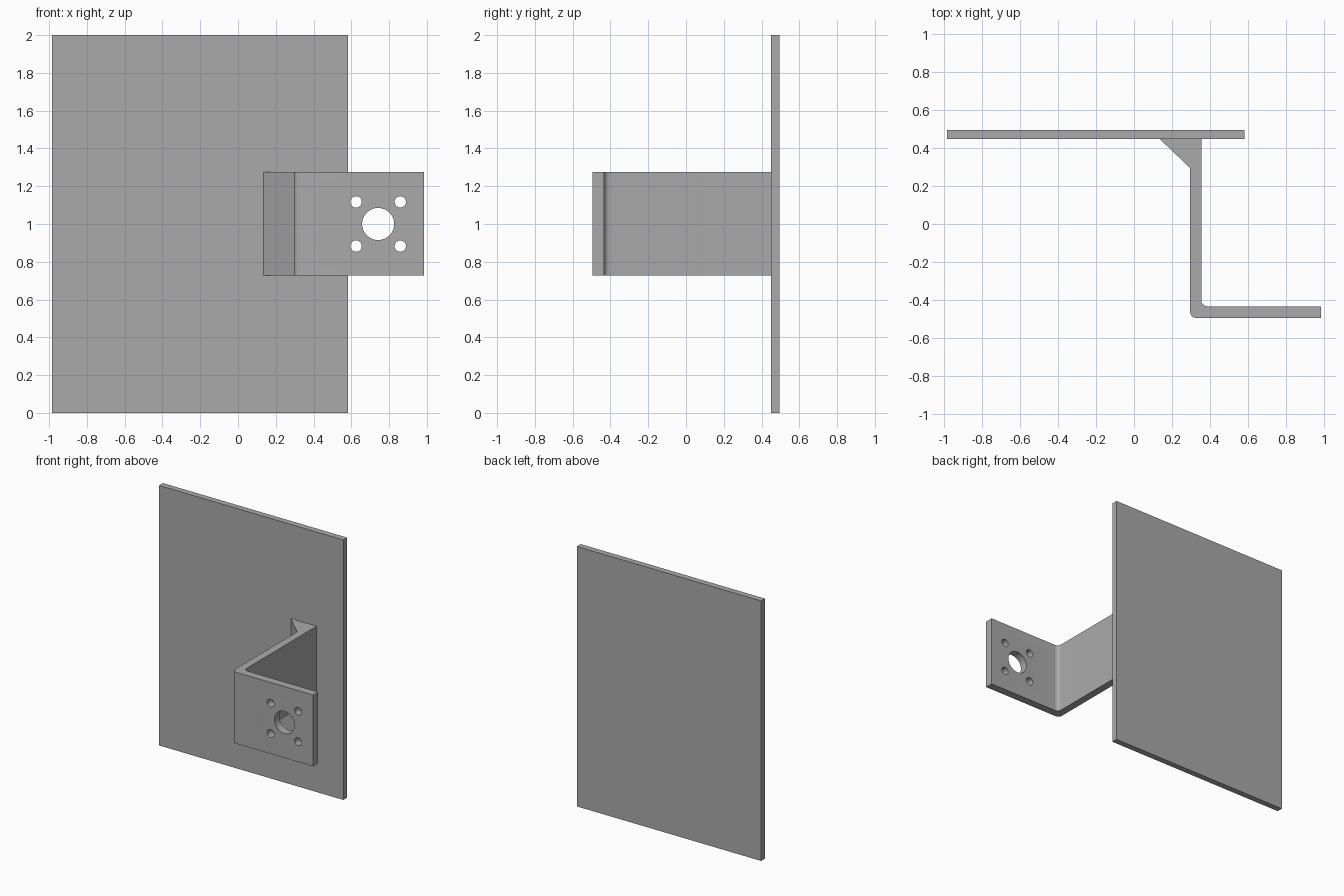
import bpy
import bmesh
from math import pi, cos, sin

cube = bpy.data.objects.get("Cube")
if cube:
    bpy.data.objects.remove(cube, do_unlink=True)

# Single bare metal colour
metal = bpy.data.materials.new("plain grey metal")
metal.use_nodes = True
grey = (0.4, 0.4, 0.4, 1)
metal.diffuse_color = grey
metal.node_tree.nodes["Principled BSDF"].inputs["Base Color"].default_value = grey


def prism(name, outline, z0, z1):
    """Extrude a plan outline from z0 up to z1."""
    bm = bmesh.new()
    base = bm.faces.new([bm.verts.new((x, y, z0)) for x, y in outline])
    top = bmesh.ops.extrude_face_region(bm, geom=[base])["geom"]
    bmesh.ops.translate(bm, vec=(0, 0, z1 - z0),
                        verts=[v for v in top if isinstance(v, bmesh.types.BMVert)])
    bmesh.ops.recalc_face_normals(bm, faces=bm.faces)
    mesh = bpy.data.meshes.new(name)
    bm.to_mesh(mesh)
    bm.free()
    obj = bpy.data.objects.new(name, mesh)
    mesh.materials.append(metal)
    bpy.context.collection.objects.link(obj)
    return obj


def arc(cx, cy, r, a0, a1, steps=8):
    return [(cx + r * cos(a0 + (a1 - a0) * i / steps),
             cy + r * sin(a0 + (a1 - a0) * i / steps)) for i in range(steps + 1)]


# Main plate
back, seat = 0.496, 0.449
left_end, right_end = -0.986, 0.582
prism("back_plate", [(left_end, seat), (right_end, seat),
                     (right_end, back), (left_end, back)], 0, 2)

# Bent bracket: web, rounded bend, front flange and corner gusset in one profile
web_l, web_r = 0.296, 0.355
front, inner = -0.496, -0.434
tip, r = 0.986, 0.032
low, high = 0.727, 1.276
outline = [(0.135, seat), (web_l, 0.295)]
outline += arc(web_l + r, front + r, r, pi, 1.5 * pi)
outline += [(tip, front), (tip, inner)]
outline += arc(web_r + r, inner + r, r, 1.5 * pi, pi)
outline += [(web_r, seat)]
bracket = prism("bracket", outline, low, high)

# Mounting holes: one large bore with four screw holes around it
hx, hz, pitch = 0.742, 1.0, 0.117
holes = [(hx, hz, 0.085)]
holes += [(hx + i * pitch, hz + k * pitch, 0.03) for i in (-1, 1) for k in (-1, 1)]
cutters = []
for x, z, radius in holes:
    bpy.ops.mesh.primitive_cylinder_add(vertices=48, radius=radius, depth=0.3,
                                        location=(x, (front + inner) / 2, z),
                                        rotation=(pi / 2, 0, 0))
    cutter = bpy.context.object
    cutter.name = "hole_cutter"
    cutter.hide_render = True
    cutter.data.materials.append(metal)
    cutters.append(cutter)
    cut = bracket.modifiers.new("hole", "BOOLEAN")
    cut.operation = "DIFFERENCE"
    cut.solver = "EXACT"
    cut.object = cutter

# Apply the cuts and smooth the bends and bores
bpy.ops.object.select_all(action="DESELECT")
bracket.select_set(True)
bpy.context.view_layer.objects.active = bracket
for name in [m.name for m in bracket.modifiers]:
    bpy.ops.object.modifier_apply(modifier=bracket.modifiers[0].name)
for cutter in cutters:
    bpy.data.objects.remove(cutter, do_unlink=True)
bpy.ops.object.shade_smooth_by_angle(angle=pi / 6)
